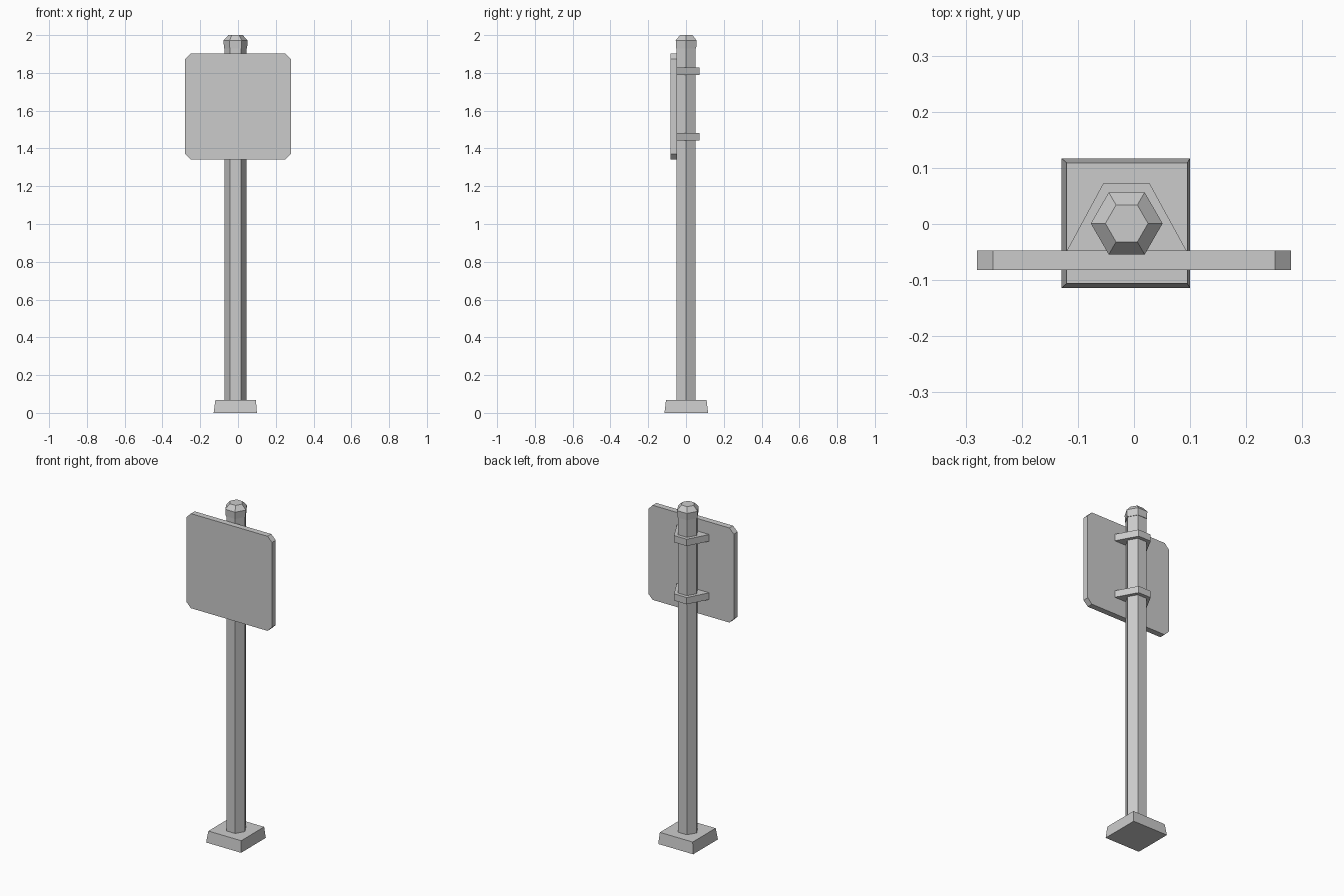
import bpy
import bmesh
from math import cos, sin, pi

cube = bpy.data.objects.get("Cube")
if cube:
    bpy.data.objects.remove(cube, do_unlink=True)

# One plain metal grey for every part
GREY = (0.6, 0.6, 0.6, 1.0)
metal = bpy.data.materials.new("metal_grey")
metal.use_nodes = True
metal.diffuse_color = GREY
metal.node_tree.nodes["Principled BSDF"].inputs["Base Color"].default_value = GREY

POLE_X, POLE_Y = -0.013, 0.001


def loft(name, rings):
    """Closed solid through a stack of equal-sized point rings."""
    bm = bmesh.new()
    loops = [[bm.verts.new(p) for p in ring] for ring in rings]
    bm.faces.new(loops[0])
    bm.faces.new(loops[-1])
    for low, high in zip(loops, loops[1:]):
        for i in range(len(low)):
            j = (i + 1) % len(low)
            bm.faces.new((low[i], low[j], high[j], high[i]))
    bmesh.ops.recalc_face_normals(bm, faces=bm.faces)
    mesh = bpy.data.meshes.new(name)
    bm.to_mesh(mesh)
    bm.free()
    mesh.materials.append(metal)
    obj = bpy.data.objects.new(name, mesh)
    bpy.context.collection.objects.link(obj)
    return obj


def hexagon(radius, z):
    return [(POLE_X + radius * cos(i * pi / 3), POLE_Y + radius * sin(i * pi / 3), z)
            for i in range(6)]


def rectangle(x0, x1, y0, y1, z):
    return [(x0, y0, z), (x1, y0, z), (x1, y1, z), (x0, y1, z)]


# Tapered foot
loft("base_block", [rectangle(-0.129, 0.1, -0.114, 0.117, 0),
                    rectangle(-0.12, 0.095, -0.106, 0.109, 0.067)])

# Six-sided post and its chamfered cap
loft("post", [hexagon(0.058, 0.06), hexagon(0.058, 1.94)])
loft("post_cap", [hexagon(0.061, 1.93), hexagon(0.064, 1.972), hexagon(0.038, 2.0)])

# Sign panel with clipped corners
HALF, CUT, MID_Z = 0.28, 0.029, 1.622
corner = HALF - CUT
outline = [(corner, -HALF), (HALF, -corner), (HALF, corner), (corner, HALF),
           (-corner, HALF), (-HALF, corner), (-HALF, -corner), (-corner, -HALF)]
loft("sign_panel", [[(x, y, MID_Z + z) for x, z in outline] for y in (-0.082, -0.047)])

# Two brackets clamping the panel to the post
clamp = [(-0.122, -0.052), (0.096, -0.052), (0.028, 0.072), (-0.055, 0.072)]
for name, z in (("lower_bracket", 1.463), ("upper_bracket", 1.808)):
    loft(name, [[(x, y, z + dz) for x, y in clamp] for dz in (-0.02, 0.02)])
